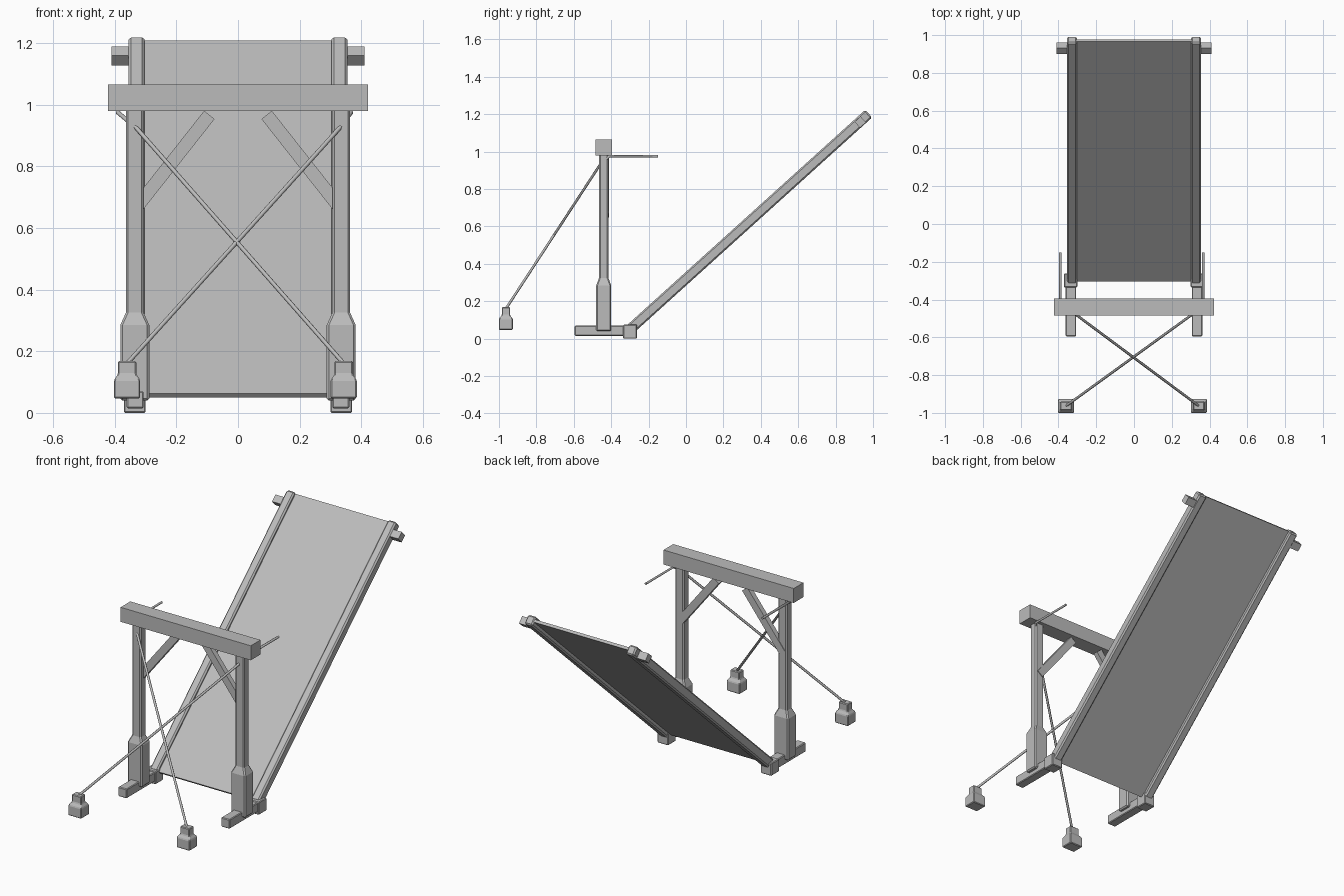
import bpy, bmesh, math
from mathutils import Vector, Matrix

if "Cube" in bpy.data.objects:
    bpy.data.objects.remove(bpy.data.objects["Cube"], do_unlink=True)

grey = bpy.data.materials.new("plain_grey")
grey.use_nodes = True
grey.diffuse_color = (0.5, 0.5, 0.5, 1)
grey.node_tree.nodes["Principled BSDF"].inputs["Base Color"].default_value = (0.5, 0.5, 0.5, 1)


def finish(name, bm, bevel=0.0):
    """Turn a bmesh into a flat-shaded object with optional chamfered edges."""
    bmesh.ops.recalc_face_normals(bm, faces=bm.faces)
    mesh = bpy.data.meshes.new(name)
    bm.to_mesh(mesh)
    bm.free()
    mesh.materials.append(grey)
    obj = bpy.data.objects.new(name, mesh)
    bpy.context.collection.objects.link(obj)
    if bevel:
        mod = obj.modifiers.new("chamfer", "BEVEL")
        mod.width, mod.segments, mod.limit_method = bevel, 1, "ANGLE"
    return obj


def box(name, centre, size, rotation=None, bevel=0.0):
    bm = bmesh.new()
    matrix = Matrix.Translation(centre) @ (rotation or Matrix()) @ Matrix.Diagonal((*size, 1))
    bmesh.ops.create_cube(bm, size=1, matrix=matrix)
    return finish(name, bm, bevel)


def loft(name, x, y, rings, bevel):
    """Stack rectangular rings given as (half width, half depth, height)."""
    bm = bmesh.new()
    loops = [[bm.verts.new((x + sx * hx, y + sy * hy, z))
              for sx, sy in ((-1, -1), (1, -1), (1, 1), (-1, 1))] for hx, hy, z in rings]
    for low, high in zip(loops, loops[1:]):
        for i in range(4):
            j = (i + 1) % 4
            bm.faces.new((low[i], low[j], high[j], high[i]))
    bm.faces.new(loops[0])
    bm.faces.new(loops[-1])
    return finish(name, bm, bevel)


def rope(name, points, radius=0.007):
    curve = bpy.data.curves.new(name, "CURVE")
    curve.dimensions = "3D"
    curve.bevel_depth, curve.bevel_resolution = radius, 1
    curve.use_fill_caps = True
    spline = curve.splines.new("POLY")
    spline.points.add(len(points) - 1)
    for point, co in zip(spline.points, points):
        point.co = (*co, 1)
    curve.materials.append(grey)
    obj = bpy.data.objects.new(name, curve)
    bpy.context.collection.objects.link(obj)


# Sloping deck frame: local y runs up the slope, local z is its normal
tilt = Matrix.Rotation(math.radians(42.1), 4, "X")
deck_end = Vector((0, 0.977, 1.203))


def on_deck(x, back, lift=0.0):
    return deck_end + tilt @ Vector((x, -back, lift))


LENGTH = 1.72
box("deck_panel", on_deck(0, LENGTH / 2, 0.004), (0.62, LENGTH - 0.01, 0.016), tilt)

# Gantry crossbeam
box("crossbeam", (0, -0.44, 1.0225), (0.845, 0.09, 0.085))

for side, s in (("left", 1), ("right", -1)):
    # Deck side rails, end pegs and hinge blocks
    box(side + "_rail", on_deck(s * 0.329, LENGTH / 2), (0.052, LENGTH, 0.055), tilt, 0.008)
    box(side + "_peg", on_deck(s * 0.375, 0.064, -0.003), (0.07, 0.043, 0.043), tilt)
    box(side + "_hinge_block", (s * 0.335, -0.299, 0.0375), (0.07, 0.073, 0.075), None, 0.004)
    # Ground skids
    box(side + "_skid", (s * 0.334, -0.445, 0.0425), (0.055, 0.3, 0.055), None, 0.004)
    # Posts with thick, shouldered bases
    loft(side + "_post", s * 0.335, -0.44,
         [(0.047, 0.04, 0.04), (0.047, 0.04, 0.285), (0.029, 0.025, 0.325), (0.029, 0.025, 0.99)],
         0.007)
    # Diagonal braces
    low, high = Vector((s * 0.335, -0.426, 0.66)), Vector((s * 0.093, -0.426, 0.967))
    run = high - low
    turn = Matrix.Rotation(math.atan2(run.x, run.z), 4, "Y")
    box(side + "_brace", (low + high) / 2, (0.043, 0.03, run.length), turn)

# Ground anchors and the crossed ropes passing over the posts
for side, s, anchor_x, tail_x in (("left", 1, 0.343, 0.367), ("right", -1, 0.36, 0.39)):
    loft(side + "_anchor", s * anchor_x, -0.963,
         [(0.0425, 0.037, 0.047), (0.0425, 0.037, 0.107), (0.03, 0.022, 0.125), (0.03, 0.022, 0.168)],
         0.004)
    other_x = 0.36 if s > 0 else 0.343
    rope(side + "_post_rope",
         [(-s * other_x, -0.963, 0.16), (s * 0.33, -0.463, 0.925),
          (s * tail_x, -0.41, 0.975), (s * tail_x, -0.15, 0.975)])
